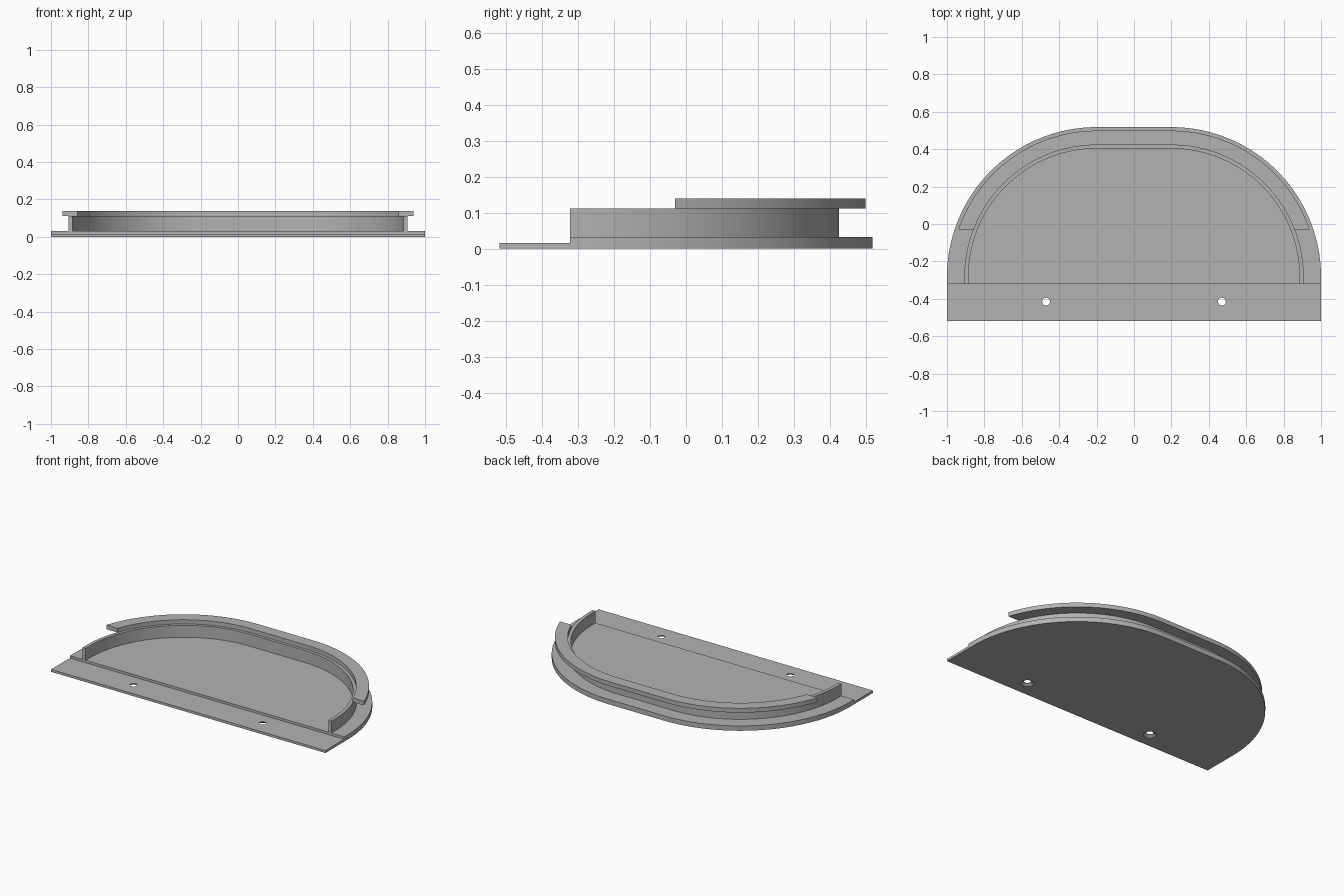
import bpy, bmesh
from math import asin, sin, cos, pi

ARC_X, ARC_Y = 0.2, -0.282   # centre of the right-hand corner arc
FRONT, STEP, RIM_END = -0.518, -0.322, -0.03
PLATE_TOP, BASE_TOP, WALL_TOP, RIM_TOP = 0.016, 0.032, 0.111, 0.139

# Remove the default cube
if "Cube" in bpy.data.objects:
    bpy.data.objects.remove(bpy.data.objects["Cube"], do_unlink=True)

grey = bpy.data.materials.new("plain grey")
grey.use_nodes = True
colour = (0.45, 0.45, 0.45, 1)
grey.diffuse_color = colour
grey.node_tree.nodes["Principled BSDF"].inputs["Base Color"].default_value = colour


def arch(radius, y_end, steps=40):
    """Open arch outline, +x end to -x end, cut off at y_end."""
    start = asin(max(0, (y_end - ARC_Y) / radius))
    half = []
    if y_end < ARC_Y:
        half.append((ARC_X + radius, y_end))
    for i in range(steps + 1):
        a = start + (pi / 2 - start) * i / steps
        half.append((ARC_X + radius * cos(a), ARC_Y + radius * sin(a)))
    return half + [(-x, y) for x, y in reversed(half)]


def finish(name, bm):
    bmesh.ops.recalc_face_normals(bm, faces=bm.faces)
    mesh = bpy.data.meshes.new(name)
    bm.to_mesh(mesh)
    bm.free()
    obj = bpy.data.objects.new(name, mesh)
    bpy.context.collection.objects.link(obj)
    mesh.materials.append(grey)
    return obj


def smooth(obj):
    bpy.ops.object.select_all(action="DESELECT")
    obj.select_set(True)
    bpy.context.view_layer.objects.active = obj
    bpy.ops.object.shade_smooth_by_angle(angle=pi / 6)


def prism(name, outline, z0, z1):
    bm = bmesh.new()
    low = [bm.verts.new((x, y, z0)) for x, y in outline]
    high = [bm.verts.new((x, y, z1)) for x, y in outline]
    bm.faces.new(low)
    bm.faces.new(high)
    for i in range(len(low)):
        j = (i + 1) % len(low)
        bm.faces.new((low[i], low[j], high[j], high[i]))
    return finish(name, bm)


def band(name, inner, outer, y_end, z0, z1):
    """Arched strip swept with a rectangular section."""
    bm = bmesh.new()
    rings = []
    for a, b in zip(arch(inner, y_end), arch(outer, y_end)):
        rings.append([bm.verts.new((*p, z))
                      for p, z in ((a, z0), (b, z0), (b, z1), (a, z1))])
    for r, s in zip(rings, rings[1:]):
        for i in range(4):
            j = (i + 1) % 4
            bm.faces.new((r[i], r[j], s[j], s[i]))
    bm.faces.new(rings[0])
    bm.faces.new(rings[-1])
    obj = finish(name, bm)
    smooth(obj)
    return obj


def cut(target, cutter):
    mod = target.modifiers.new(cutter.name, "BOOLEAN")
    mod.operation = "DIFFERENCE"
    mod.solver = "EXACT"
    mod.object = cutter
    bpy.context.view_layer.objects.active = target
    bpy.ops.object.modifier_apply(modifier=mod.name)
    bpy.data.objects.remove(cutter, do_unlink=True)


# Base plate with a thinner front flange
base = prism("base_plate", arch(0.8, FRONT), 0, BASE_TOP)
cut(base, prism("step_cutter",
                [(-1.1, -0.6), (1.1, -0.6), (1.1, STEP), (-1.1, STEP)],
                PLATE_TOP, 0.1))

# Countersunk screw holes, wider underneath
for side in (-1, 1):
    for name, r_low, r_high, z0, z1 in (
            ("hole_cutter", 0.021, 0.021, -0.05, 0.05),
            ("countersink_cutter", 0.04, 0.02, -0.001, 0.014)):
        bm = bmesh.new()
        bmesh.ops.create_cone(bm, cap_ends=True, segments=32, radius1=r_low,
                              radius2=r_high, depth=z1 - z0)
        bmesh.ops.translate(bm, verts=bm.verts,
                            vec=(side * 0.47, -0.415, (z0 + z1) / 2))
        cut(base, finish(name, bm))
smooth(base)

# Upright wall and the overhanging rim on its outer edge
band("arched_wall", 0.685, 0.707, STEP, BASE_TOP, WALL_TOP)
band("overhanging_rim", 0.704, 0.781, RIM_END, WALL_TOP, RIM_TOP)
